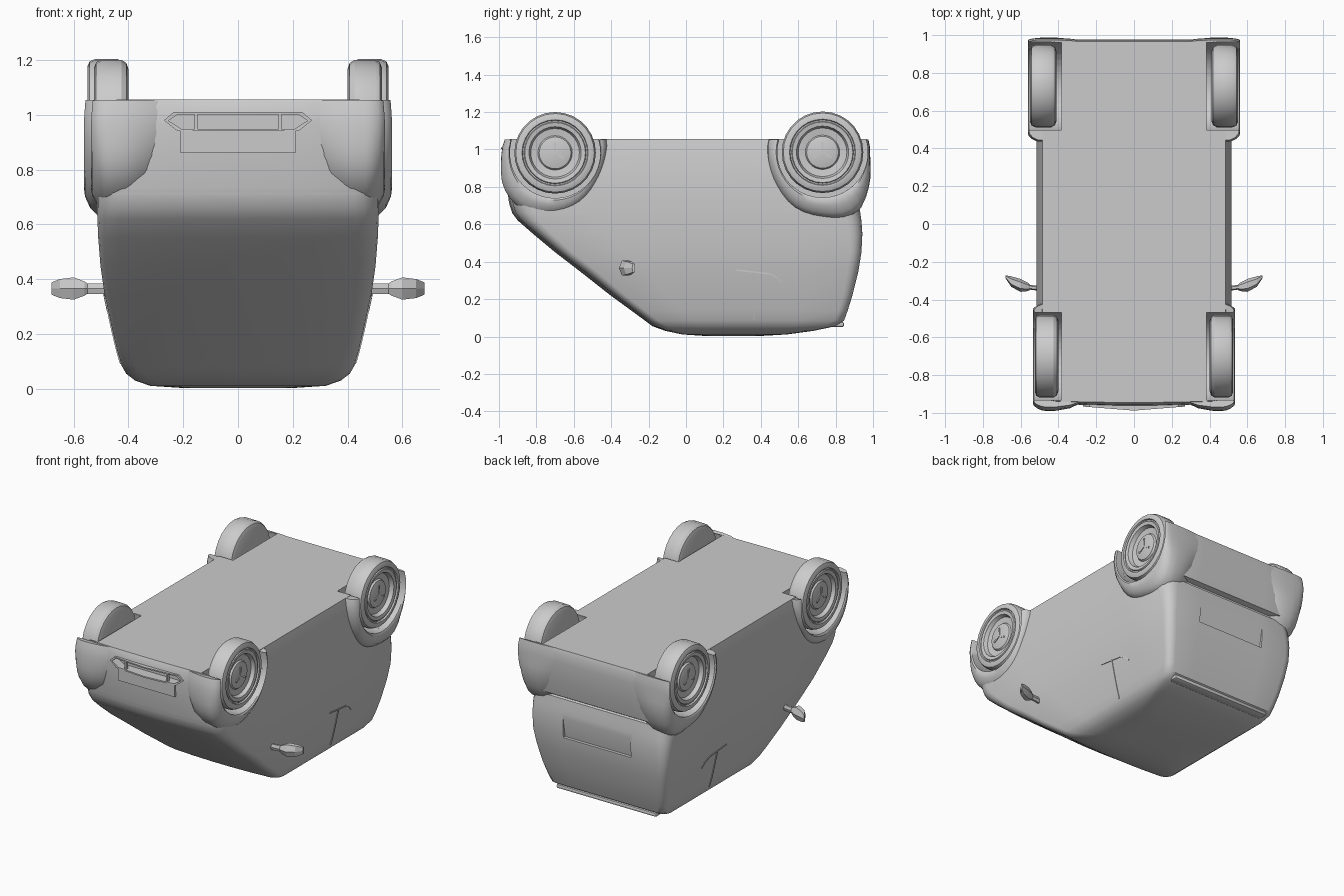
import bpy, bmesh, math
from mathutils import Vector

if "Cube" in bpy.data.objects:
    bpy.data.objects.remove(bpy.data.objects["Cube"])

grey = bpy.data.materials.new("plain grey")
grey.use_nodes = True
COLOUR = (0.6, 0.6, 0.6, 1)
grey.diffuse_color = COLOUR
grey.node_tree.nodes["Principled BSDF"].inputs["Base Color"].default_value = COLOUR


def shade(ob, angle):
    bpy.ops.object.select_all(action='DESELECT')
    ob.select_set(True)
    bpy.context.view_layer.objects.active = ob
    bpy.ops.object.shade_smooth_by_angle(angle=math.radians(angle))


def make(name, bm, angle=35):
    bmesh.ops.recalc_face_normals(bm, faces=bm.faces)
    me = bpy.data.meshes.new(name)
    bm.to_mesh(me)
    bm.free()
    me.materials.append(grey)
    ob = bpy.data.objects.new(name, me)
    bpy.context.collection.objects.link(ob)
    if angle:
        shade(ob, angle)
    return ob


def loft(rings, close=False):
    """Skin a list of equal closed rings, capped unless it closes on itself."""
    bm = bmesh.new()
    vs = [[bm.verts.new(p) for p in r] for r in rings]
    n = len(vs[0])
    for k in range(len(vs) if close else len(vs) - 1):
        a, b = vs[k], vs[(k + 1) % len(vs)]
        for i in range(n):
            j = (i + 1) % n
            bm.faces.new((a[i], a[j], b[j], b[i]))
    if not close:
        bm.faces.new(vs[0])
        bm.faces.new(vs[-1])
    return bm


def box(name, lo, hi, bevel=0.0):
    bm = bmesh.new()
    bmesh.ops.create_cube(bm, size=1)
    lo, hi = Vector(lo), Vector(hi)
    for v in bm.verts:
        v.co = (lo + hi) / 2 + v.co * (hi - lo)
    if bevel:
        bmesh.ops.bevel(bm, geom=bm.edges[:], offset=bevel, segments=2, affect='EDGES', profile=0.5)
    return make(name, bm)


def cut(ob, cutter):
    cutter.hide_render = True
    m = ob.modifiers.new("cut", 'BOOLEAN')
    m.operation, m.object, m.solver = 'DIFFERENCE', cutter, 'EXACT'
    bpy.context.view_layer.objects.active = ob
    bpy.ops.object.modifier_apply(modifier=m.name)
    bpy.data.objects.remove(cutter)


# Body: horizontal rounded outlines stacked from roof to floor
# (z, front y, rear y, half width, corner radius, front bow)
LEVELS = [(0.003, 0.10, 0.40, 0.20, 0.08, 0), (0.011, -0.02, 0.54, 0.32, 0.08, 0),
          (0.03, -0.10, 0.68, 0.375, 0.07, 0.01), (0.055, -0.16, 0.80, 0.408, 0.06, 0.02),
          (0.085, -0.20, 0.845, 0.425, 0.05, 0.02), (0.14, -0.27, 0.865, 0.441, 0.05, 0.025),
          (0.22, -0.375, 0.89, 0.46, 0.05, 0.03), (0.35, -0.54, 0.922, 0.488, 0.06, 0.03),
          (0.45, -0.67, 0.938, 0.502, 0.06, 0.03), (0.55, -0.79, 0.943, 0.510, 0.07, 0.03),
          (0.62, -0.87, 0.938, 0.513, 0.08, 0.03), (0.66, -0.90, 0.932, 0.515, 0.09, 0.03),
          (0.705, -0.915, 0.925, 0.515, 0.09, 0.03), (0.712, -0.916, 0.915, 0.515, 0.09, 0.03),
          (0.722, -0.918, 0.915, 0.515, 0.09, 0.03), (0.732, -0.92, 0.948, 0.515, 0.09, 0.03),
          (0.85, -0.93, 0.97, 0.512, 0.09, 0.03), (0.97, -0.938, 0.976, 0.50, 0.09, 0.03),
          (1.03, -0.938, 0.974, 0.49, 0.08, 0.02), (1.055, -0.935, 0.966, 0.485, 0.07, 0.01)]


def outline(z, yf, yr, w, r, bow):
    pts = []
    corners = [(w - r, yr - r, 0), (-w + r, yr - r, 90), (-w + r, yf + r, 180), (w - r, yf + r, 270)]
    for k, (cx, cy, a0) in enumerate(corners):
        arc = [(cx + r * math.cos(math.radians(a0 + a)), cy + r * math.sin(math.radians(a0 + a)))
               for a in (0, 22.5, 45, 67.5, 90)]
        pts += arc
        # straight run towards the next corner
        nx, ny, na = corners[(k + 1) % 4]
        end = (nx + r * math.cos(math.radians(na)), ny + r * math.sin(math.radians(na)))
        for t in (0.2, 0.4, 0.6, 0.8):
            pts.append((arc[-1][0] + (end[0] - arc[-1][0]) * t, arc[-1][1] + (end[1] - arc[-1][1]) * t))
    mid = (yf + yr) / 2
    return [(x, y - (bow * (1 - (x / w) ** 2) if y < mid else 0), z) for x, y in pts]


body = make("body", loft([outline(*l) for l in LEVELS]), 0)

# Wheel wells: (centre y, centre z, inner x, outer x of the wheel)
WHEELS = {"front": (-0.70, 0.982, 0.40, 0.525), "rear": (0.73, 0.985, 0.41, 0.55)}
WELL = 0.242
for cy, cz, x0, x1 in WHEELS.values():
    for s in (1, -1):
        ring = [(cy + WELL * math.cos(a * math.tau / 40), cz + WELL * math.sin(a * math.tau / 40)) for a in range(40)]
        cut(body, make("well_cutter", loft([[(s * x, y, z) for y, z in ring] for x in (0.385, 0.7)]), 0))

# Tailgate recess, deepest at the ledge near the roof
cut(body, make("recess_cutter", loft([[(x, 0.918, 0.455), (x, 0.945, 0.61), (x, 1.0, 0.61), (x, 1.0, 0.455)]
                                      for x in (-0.25, 0.25)]), 0))
# Front air intake opening
HEX = [(-0.27, 0.98), (-0.235, 1.01), (0, 1.01), (0.235, 1.01), (0.27, 0.98), (0.22, 0.94), (0, 0.94), (-0.22, 0.94)]


def hexagon(kx, kz, y, bow=0.0):
    return [(x * kx, y + bow * abs(x), 0.975 + (z - 0.975) * kz) for x, z in HEX]


cut(body, make("intake_cutter", loft([hexagon(0.95, 0.8, -0.91), hexagon(0.95, 0.8, -1.1)]), 0))
shade(body, 35)

# Fenders: a flared section swept round each wheel, radius varying with angle
FLARE = [(0.29, 0.25), (0.34, 0.72), (0.41, 0.97), (0.465, 1.0), (0.505, 0.93), (0.53, 0.72),
         (0.548, 0.38), (0.552, 0.12), (0.545, 0.0), (0.385, 0.0)]
RADII = {"front": [.29, .27, .275, .31, .335, .35, .335, .295, .28],
         "rear": [.255, .26, .31, .375, .35, .335, .305, .295, .30]}
OFFSET = {"front": -0.016, "rear": 0.01}


def smooth_at(vals, t):
    i = min(int(t), len(vals) - 2)
    f = t - i
    p = [vals[max(0, min(len(vals) - 1, i + k))] for k in (-1, 0, 1, 2)]
    return p[1] + 0.5 * f * (p[2] - p[0] + f * (2 * p[0] - 5 * p[1] + 4 * p[2] - p[3]
                                               + f * (3 * (p[1] - p[2]) + p[3] - p[0])))


# Wheel profile: (fraction of width from inside, radius)
TREAD = [(0.0, 0.001), (0.0, 0.185), (0.06, 0.207), (0.2, 0.218), (0.8, 0.218), (0.94, 0.210), (1.0, 0.190),
         (1.0, 0.177), (0.93, 0.173), (0.93, 0.166), (0.98, 0.162), (0.95, 0.140), (0.76, 0.130),
         (0.72, 0.092), (0.80, 0.085), (0.86, 0.05), (0.87, 0.001)]

for end, (cy, cz, x0, x1) in WHEELS.items():
    for s, side in ((1, "left"), (-1, "right")):
        rings = []
        for k in range(25):
            a = math.radians(-16 + 212 * k / 24)
            R = smooth_at(RADII[end], k / 3)
            ring = []
            for x, f in FLARE:
                r = WELL + f * (R - WELL)
                if x > 0.5:
                    x += OFFSET[end] - 0.02 * max(0, -math.sin(a))
                ring.append((s * x, cy + r * math.cos(a), min(1.054, cz - r * math.sin(a))))
            rings.append(ring)
        make(f"{end}_{side}_fender", loft(rings), 40)

        rings = []
        for k in range(28):
            a = math.tau * k / 28
            rings.append([(s * (x0 + f * (x1 - x0)), cy + r * math.cos(a), cz + r * math.sin(a)) for f, r in TREAD])
        make(f"{end}_{side}_wheel", loft(rings, close=True), 30)

        # Three small spokes on the hub
        xa = x0 + 0.84 * (x1 - x0)
        for k in range(3):
            a = math.tau * k / 3 + math.pi / 2
            d, n = Vector((0, math.cos(a), math.sin(a))), Vector((0, -math.sin(a), math.cos(a)))
            c = Vector((s * xa, cy, cz))
            quad = [c + d * u + n * v for u, v in ((0.0, 0.006), (0.055, 0.006), (0.055, -0.006), (0.0, -0.006))]
            make(f"{end}_{side}_hub_spoke_{k + 1}", loft([quad, [p + Vector((s * 0.008, 0, 0)) for p in quad]]), 0)


def side_x(z):
    """Half width of the body at a height."""
    for a, b in zip(LEVELS, LEVELS[1:]):
        if a[0] <= z <= b[0]:
            return a[3] + (b[3] - a[3]) * (z - a[0]) / (b[0] - a[0])


for s, side in ((1, "left"), (-1, "right")):
    # Door mirror: a stout stem and a faceted wedge housing
    secs = [(0.47, -0.345, 0.012, 0.022), (0.55, -0.335, 0.013, 0.022), (0.56, -0.333, 0.022, 0.030),
            (0.60, -0.325, 0.034, 0.047), (0.65, -0.305, 0.028, 0.040), (0.68, -0.28, 0.008, 0.026)]
    rings = [[(s * x, y + dy * math.cos(k * math.tau / 6), 0.366 + dz * math.sin(k * math.tau / 6))
              for k in range(6)] for x, y, dy, dz in secs]
    make(f"{side}_mirror", loft(rings), 15)

    # Door seam and latch line, thin strips on the side panel
    for name, path in (("door_seam", [(0.365, 0.345), (0.365, 0.22), (0.365, 0.14), (0.365, 0.09)]),
                       ("latch_line", [(0.27, 0.355), (0.45, 0.335), (0.485, 0.315), (0.515, 0.285)])):
        h = Vector((0.004, 0)) if name == "door_seam" else Vector((0.001, 0.004))
        rings = [[(s * (side_x(z) + dx), y + k * h.x, z + k * h.y)
                  for dx, k in ((-0.003, -1), (0.004, -1), (0.004, 1), (-0.003, 1))] for y, z in path]
        make(f"{side}_{name}", loft(rings), 0)

    # Upright across the intake
    box(f"{side}_intake_bar", (s * 0.153 - 0.006, -0.972, 0.942), (s * 0.153 + 0.006, -0.95, 1.008))

# Intake frame, bowed forward in the middle, and the plate beside it
make("intake_frame", loft([hexagon(1, 1, -0.94), hexagon(1, 1, -0.988, 0.08),
                           hexagon(0.94, 0.75, -0.988, 0.08), hexagon(0.94, 0.75, -0.92)], close=True), 20)
box("front_plate", (-0.21, -0.969, 0.86), (0.21, -0.95, 0.94))

# Roof edge lip
box("roof_lip", (-0.37, 0.78, 0.05), (0.37, 0.846, 0.078), 0.012)
